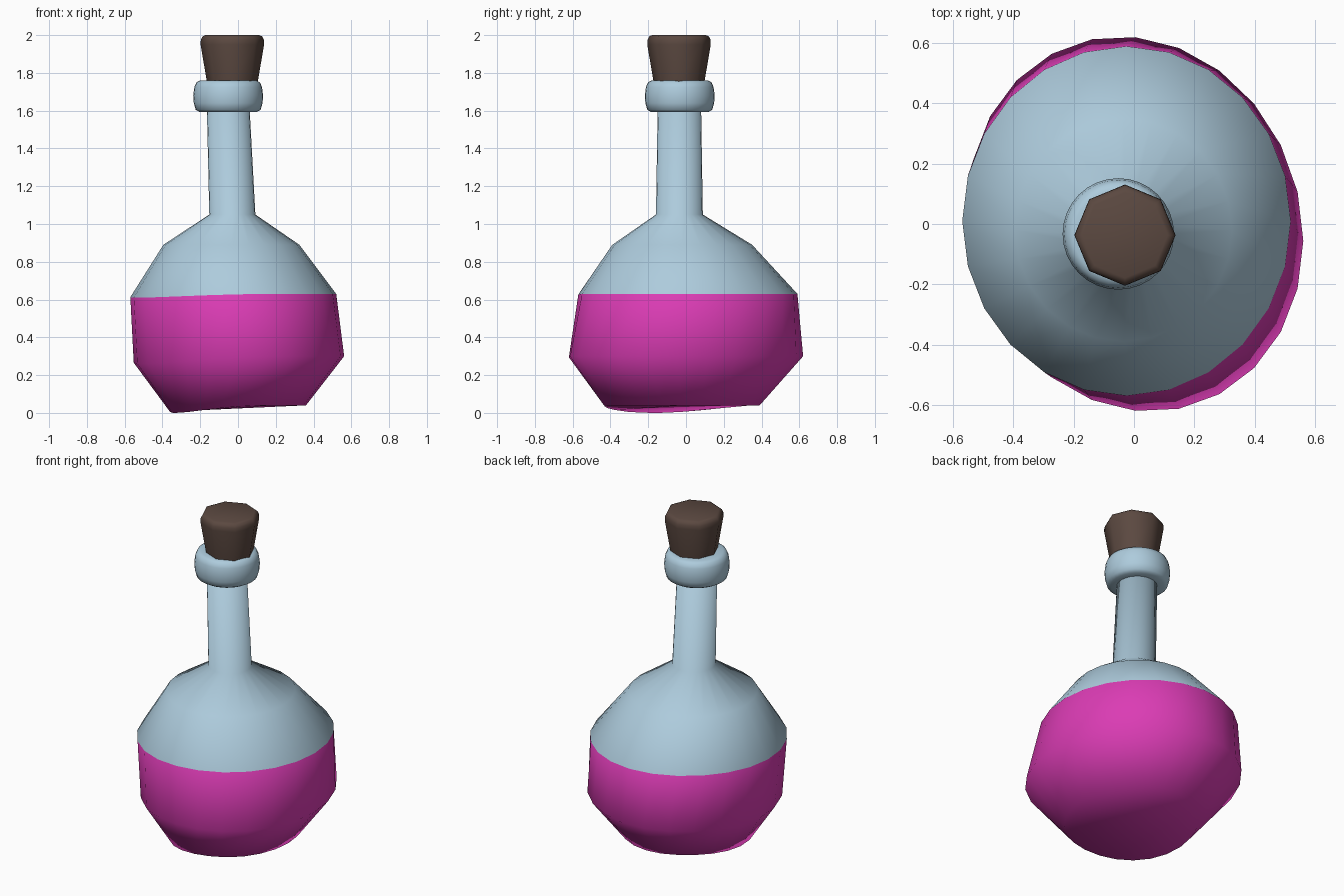
import bpy
import bmesh
from math import cos, sin, tau, radians

cube = bpy.data.objects.get("Cube")
if cube:
    bpy.data.objects.remove(cube, do_unlink=True)


def material(name, colour):
    mat = bpy.data.materials.new(name)
    mat.use_nodes = True
    mat.diffuse_color = (*colour, 1)
    mat.node_tree.nodes["Principled BSDF"].inputs["Base Color"].default_value = (*colour, 1)
    return mat


glass = material("pale blue glass", (0.42, 0.60, 0.72))
liquid = material("magenta liquid", (0.71, 0.045, 0.46))
cork_brown = material("dark brown cork", (0.105, 0.066, 0.052))


def loft(name, rings, sides, mats, turn=0.0, lower_bands=0):
    """Skin elliptical rings (cx, cy, rx, ry, z, dip, shear) from bottom to top.
    The first lower_bands bands and the base take the second material."""
    bm = bmesh.new()
    loops = []
    for cx, cy, rx, ry, z, dip, shear in rings:
        loop = []
        for i in range(sides):
            a = tau * i / sides + turn
            x, y = rx * cos(a), ry * sin(a)
            sag = dip * max(0, -cos(a - radians(22))) ** 2
            loop.append(bm.verts.new((cx + x, cy + y - shear * x, z - sag)))
        loops.append(loop)
    low = 1 if lower_bands else 0
    bm.faces.new(loops[0][::-1]).material_index = low
    bm.faces.new(loops[-1])
    for band, (a, b) in enumerate(zip(loops, loops[1:])):
        for i in range(sides):
            j = (i + 1) % sides
            face = bm.faces.new((a[i], a[j], b[j], b[i]))
            face.material_index = 1 if band < lower_bands else 0
    for face in bm.faces:
        face.smooth = True
    mesh = bpy.data.meshes.new(name)
    bm.to_mesh(mesh)
    bm.free()
    for mat in mats:
        mesh.materials.append(mat)
    obj = bpy.data.objects.new(name, mesh)
    bpy.context.collection.objects.link(obj)
    return obj


# Lopsided flask: liquid-filled bowl, shoulder and neck
loft("flask", [
    (0, -0.02, 0.36, 0.41, 0.04, 0.04, 0),
    (0.005, 0, 0.557, 0.62, 0.30, 0.04, 0.1),
    (-0.025, 0.01, 0.545, 0.58, 0.63, 0.02, 0),
    (-0.035, -0.02, 0.36, 0.37, 0.89, 0, 0),
    (-0.03, -0.035, 0.122, 0.124, 1.05, 0, 0),
    (-0.052, -0.035, 0.113, 0.115, 1.62, 0, 0),
], 24, [glass, liquid], lower_bands=2)

# Rounded collar around the mouth
collar_profile = [(0.10, 1.592), (0.150, 1.592), (0.172, 1.605), (0.182, 1.64),
                  (0.185, 1.68), (0.179, 1.725), (0.168, 1.75), (0.148, 1.76), (0.10, 1.76)]
loft("collar", [(-0.052, -0.033, r, r, z, 0, 0) for r, z in collar_profile], 32, [glass])

# Tapered eight-sided cork with a softened top rim
cork_profile = [(0.128, 1.70), (0.136, 1.76), (0.168, 1.95), (0.167, 1.975),
                (0.158, 1.993), (0.142, 2.0)]
loft("cork", [(-0.03, -0.037, r, r, z, 0, 0) for r, z in cork_profile], 8, [cork_brown])
